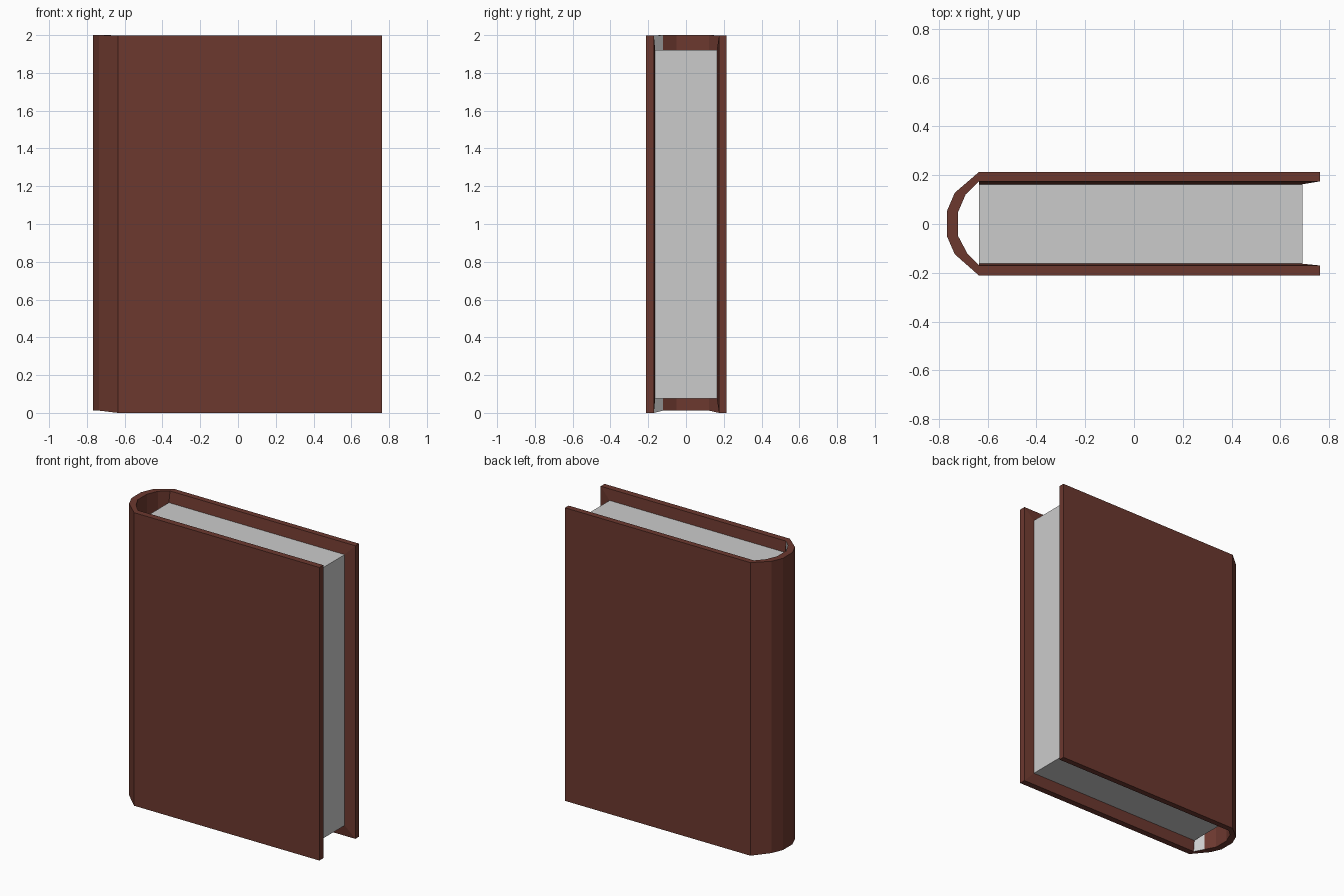
import bpy, bmesh

if "Cube" in bpy.data.objects:
    bpy.data.objects.remove(bpy.data.objects["Cube"])


def material(name, color):
    mat = bpy.data.materials.new(name)
    mat.diffuse_color = (*color, 1)
    mat.use_nodes = True
    mat.node_tree.nodes["Principled BSDF"].inputs["Base Color"].default_value = mat.diffuse_color
    return mat


def finish(name, bm, mats):
    bmesh.ops.recalc_face_normals(bm, faces=bm.faces)
    mesh = bpy.data.meshes.new(name)
    bm.to_mesh(mesh)
    bm.free()
    for m in mats:
        mesh.materials.append(m)
    obj = bpy.data.objects.new(name, mesh)
    bpy.context.collection.objects.link(obj)
    return obj


leather = material("leather", (0.15, 0.04, 0.028))

X0, X1 = -0.635, 0.69          # page block spine side / fore edge
Z0, Z1, PY = 0.077, 1.922, 0.163

# Cover: U-shaped section, one (outer, inner, bottom z, top z) row per station
stations = [
    ((0.762, 0.214), (0.762, 0.175), 0.0, 1.997),
    ((X0, 0.214), (X0, 0.175), 0.0, 1.997),
    ((-0.735, 0.128), (-0.69, 0.122), 0.012, 2.0),
    ((-0.767, 0.053), (-0.721, 0.05), 0.012, 2.0),
    ((-0.767, -0.05), (-0.721, -0.05), 0.012, 2.0),
    ((-0.735, -0.124), (-0.683, -0.122), 0.012, 2.0),
    ((X0, -0.212), (X0, -0.17), 0.0, 1.997),
    ((0.762, -0.212), (0.762, -0.17), 0.0, 1.997),
]
bm = bmesh.new()
rows = [[bm.verts.new((*p, z)) for p in (o, i) for z in (lo, hi)]
        for o, i, lo, hi in stations]
board = (0, len(rows) - 2)      # spans that are flat boards

for k, ((ob, ot, ib, it), (ob2, ot2, ib2, it2)) in enumerate(zip(rows, rows[1:])):
    bm.faces.new((ob, ob2, ot2, ot))
    bm.faces.new((ot, ot2, it2, it))
    bm.faces.new((ib, ib2, ob2, ob))
    if k not in board:
        face = bm.faces.new((ib, it, it2, ib2))
        if k == len(rows) - 3:
            face.material_index = 1     # pale strip inside the spine

for k, sign in zip(board, (1, -1)):
    # Inner board face bevels in to meet the page block
    fore, back = (rows[0], rows[1]) if sign > 0 else (rows[-1], rows[-2])
    rim = [back[2], fore[2], fore[3], back[3]]
    inset = [bm.verts.new((x, sign * PY, z))
             for x, z in ((X0, Z0), (X1, Z0), (X1, Z1), (X0, Z1))]
    for a in range(4):
        b = (a + 1) % 4
        bm.faces.new((rim[a], rim[b], inset[b], inset[a]))
    bm.faces.new(inset)

# Board end caps at the fore edge
for r in (rows[0], rows[-1]):
    bm.faces.new((r[0], r[1], r[3], r[2]))
paper = material("paper", (0.8, 0.8, 0.8))
finish("cover", bm, (leather, paper))

# Page block
bm = bmesh.new()
bmesh.ops.create_cube(bm, size=1)
bmesh.ops.scale(bm, vec=(X1 - X0, 2 * PY, Z1 - Z0), verts=bm.verts)
bmesh.ops.translate(bm, vec=((X0 + X1) / 2, 0, (Z0 + Z1) / 2), verts=bm.verts)
finish("pages", bm, (paper,))
